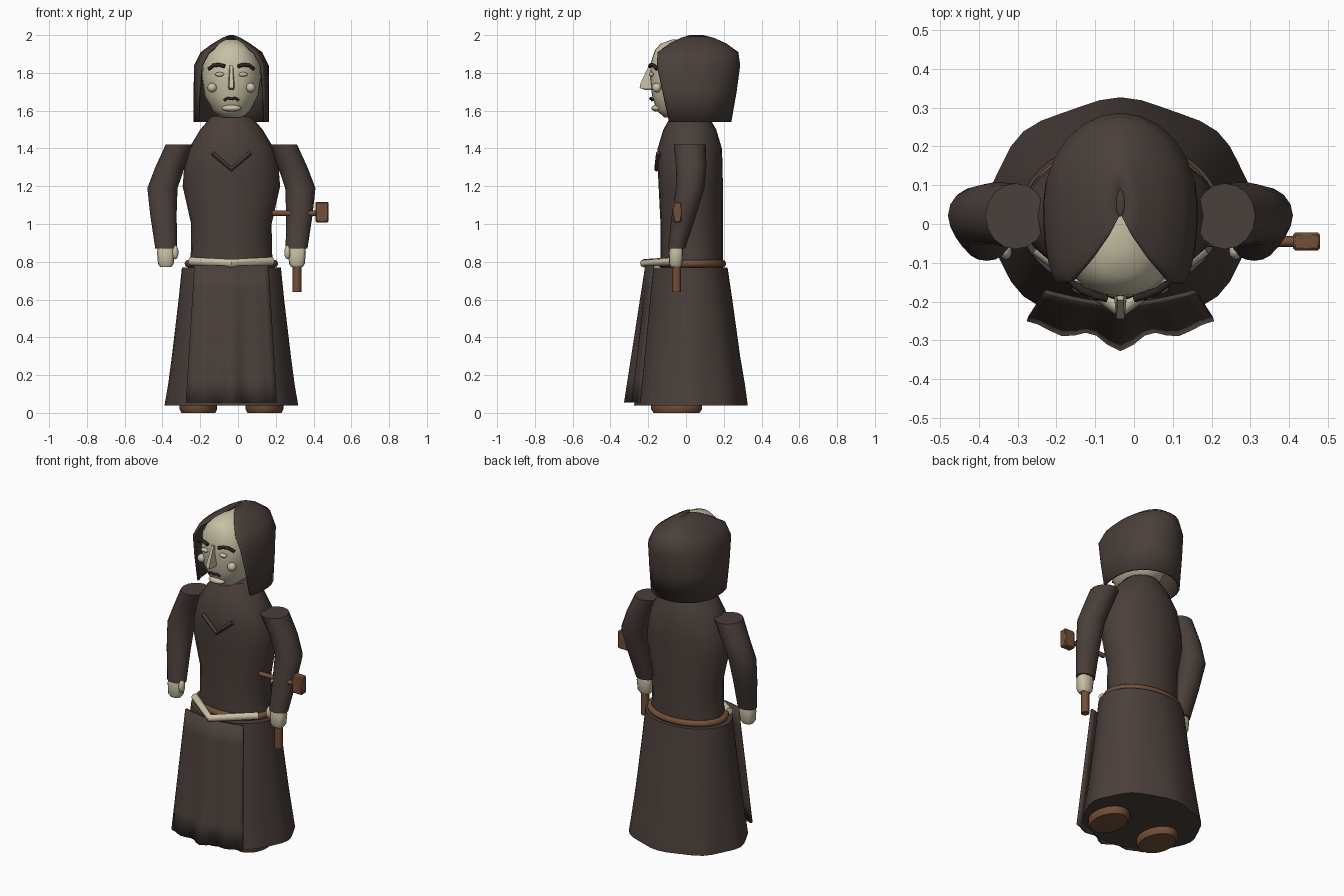
import bpy, bmesh, math
from mathutils import Vector

if "Cube" in bpy.data.objects:
    bpy.data.objects.remove(bpy.data.objects["Cube"])

CX = -0.035  # centre line of the figure


def material(name, rgb):
    m = bpy.data.materials.new(name)
    m.diffuse_color = (*rgb, 1)
    m.use_nodes = True
    m.node_tree.nodes["Principled BSDF"].inputs["Base Color"].default_value = m.diffuse_color
    return m


ROBE = material("dark robe cloth", (0.068, 0.050, 0.043))
SKIN = material("pale skin", (0.58, 0.53, 0.38))
LEATHER = material("brown leather", (0.17, 0.078, 0.040))
HAIR = material("dark hair", (0.025, 0.017, 0.016))


def finish(ob, mat, angle=50):
    ob.data.materials.clear()
    ob.data.materials.append(mat)
    bpy.ops.object.select_all(action='DESELECT')
    ob.select_set(True)
    bpy.context.view_layer.objects.active = ob
    bpy.ops.object.shade_smooth_by_angle(angle=math.radians(angle))
    return ob


def skin_rows(name, rows, mat, closed, angle=50):
    """Join rows of points into a surface; closed rows are capped."""
    bm = bmesh.new()
    vs = [[bm.verts.new(p) for p in r] for r in rows]
    n = len(vs[0])
    for a, b in zip(vs, vs[1:]):
        for i in range(n if closed else n - 1):
            j = (i + 1) % n
            bm.faces.new((a[i], a[j], b[j], b[i]))
    if closed:
        bm.faces.new(vs[0][::-1])
        bm.faces.new(vs[-1])
    bmesh.ops.recalc_face_normals(bm, faces=bm.faces)
    me = bpy.data.meshes.new(name)
    bm.to_mesh(me)
    bm.free()
    ob = bpy.data.objects.new(name, me)
    bpy.context.collection.objects.link(ob)
    return finish(ob, mat, angle)


def loft(name, rows, mat, side=1, n=20, p=2.0, wave=None):
    """Rows are (z, x offset, y, x radius, y radius)."""
    rings = []
    for k, (z, ox, cy, rx, ry) in enumerate(rows):
        ring = []
        for i in range(n):
            a = 2 * math.pi * i / n
            c, s = math.cos(a), math.sin(a)
            f = wave(a, k) if wave else 1
            ring.append((CX + side * ox + f * rx * math.copysign(abs(c) ** (2 / p), c),
                         cy + f * ry * math.copysign(abs(s) ** (2 / p), s), z))
        rings.append(ring)
    return skin_rows(name, rings, mat, True)


def tube(name, pts, r, mat, cyclic=False):
    cu = bpy.data.curves.new(name, 'CURVE')
    cu.dimensions = '3D'
    cu.bevel_depth = r
    cu.bevel_resolution = 2
    cu.use_fill_caps = True
    sp = cu.splines.new('POLY')
    sp.points.add(len(pts) - 1)
    for q, co in zip(sp.points, pts):
        q.co = (*co, 1)
    sp.use_cyclic_u = cyclic
    ob = bpy.data.objects.new(name, cu)
    bpy.context.collection.objects.link(ob)
    bpy.ops.object.select_all(action='DESELECT')
    ob.select_set(True)
    bpy.context.view_layer.objects.active = ob
    bpy.ops.object.convert(target='MESH')
    return finish(bpy.context.object, mat)


def ball(name, loc, size, mat):
    bpy.ops.mesh.primitive_uv_sphere_add(segments=16, ring_count=10, location=loc)
    ob = bpy.context.object
    ob.name = name
    ob.scale = size
    return finish(ob, mat)


def solidify(ob, t):
    m = ob.modifiers.new("thickness", 'SOLIDIFY')
    m.thickness = t
    m.offset = -1


# Robe: torso and flared skirt with soft folds
loft("torso", [(0.76, 0, 0.03, 0.225, 0.165), (0.85, 0, 0.03, 0.215, 0.165),
               (1.0, 0, 0.03, 0.213, 0.165), (1.2, 0, 0.025, 0.258, 0.17),
               (1.3, 0, 0.022, 0.25, 0.172), (1.4, 0, 0.02, 0.225, 0.17),
               (1.5, 0, 0.02, 0.165, 0.14), (1.57, 0, 0.02, 0.105, 0.1)], ROBE, n=24)
loft("skirt", [(0.77, 0, 0.02, 0.262, 0.2), (0.6, 0, 0.022, 0.278, 0.222),
               (0.3, 0, 0.024, 0.312, 0.26), (0.15, 0, 0.025, 0.33, 0.283),
               (0.04, 0, 0.026, 0.347, 0.295)], ROBE, n=40,
     wave=lambda a, k: 1 + 0.005 * k * math.cos(8 * a))

# Hanging front panel with folds that grow toward the hem
rows = []
for k in range(7):
    t = k / 6
    row = []
    for i in range(17):
        u = i / 8 - 1
        bow = (1 - abs(u) ** 1.5)
        y = -0.175 - 0.07 * t - bow * (0.035 + 0.022 * t) \
            - t * 0.02 * math.cos(3 * math.pi * u) * bow
        row.append((CX + u * (0.195 + 0.045 * t), y, 0.78 - 0.725 * t))
    rows.append(row)
apron = skin_rows("front_panel", rows, ROBE, False)
solidify(apron, 0.012)
apron.modifiers["thickness"].offset = 0

# Hood: rows are (z, half width, back y, front edge x, front edge y)
rows = []
for z, w, yb, fx, fy in [(1.54, 0.2, 0.24, 0.175, -0.09), (1.70, 0.2, 0.268, 0.17, -0.125),
                         (1.84, 0.198, 0.287, 0.158, -0.155), (1.91, 0.162, 0.277, 0.122, -0.15),
                         (1.955, 0.1, 0.215, 0.068, -0.085), (1.985, 0.05, 0.15, 0.03, -0.03),
                         (2.0, 0.012, 0.09, 0.003, 0.02)]:
    yc = 0.05
    half = []
    for i in range(13):
        a = math.pi / 12 * i
        if i <= 6:
            half.append((w * math.sin(a), yc + (yb - yc) * math.cos(a), z))
        else:
            b = a - math.pi / 2
            half.append((fx + (w - fx) * math.cos(b), yc + (fy - yc) * math.sin(b), z))
    full = [(-x, y, z) for x, y, z in half[:0:-1]] + half
    rows.append([(CX + x, y, z) for x, y, z in full])
solidify(skin_rows("hood", rows, ROBE, False, 60), 0.012)
# Small cap closing the peak of the hood
ball("hood_peak", (CX, 0.055, 1.993), (0.013, 0.036, 0.007), ROBE)

# Head and facial features
loft("head", [(1.565, 0, -0.01, 0.06, 0.105), (1.6, 0, 0.0, 0.1, 0.155),
              (1.68, 0, 0.0, 0.142, 0.18), (1.78, 0, 0.0, 0.157, 0.19),
              (1.86, 0, 0.0, 0.15, 0.185), (1.92, 0, -0.005, 0.118, 0.16),
              (1.955, 0, -0.01, 0.075, 0.125), (1.978, 0, -0.01, 0.03, 0.06)],
     SKIN, n=28, p=2.3)
skin_rows("nose", [[(CX + x * w, y, z) for x, y in ((-1, yb), (-0.6, yf), (0.6, yf), (1, yb))]
                   for z, w, yb, yf in ((1.84, 0.012, -0.17, -0.196), (1.74, 0.018, -0.17, -0.243),
                                        (1.72, 0.018, -0.17, -0.245), (1.71, 0.012, -0.17, -0.22))],
          SKIN, True, 30)
ball("mouth", (CX, -0.155, 1.613), (0.052, 0.028, 0.018), SKIN)
tube("moustache", [(CX + x, y, z) for x, y, z in ((-0.038, -0.178, 1.655), (-0.02, -0.186, 1.667),
     (0, -0.188, 1.662), (0.02, -0.186, 1.667), (0.038, -0.178, 1.655))], 0.007, HAIR)
for s, tag in ((-1, "left"), (1, "right")):
    ball("eye_" + tag, (CX + s * 0.062, -0.183, 1.792), (0.024, 0.014, 0.012), SKIN)
    ball("cheek_" + tag, (CX + s * 0.102, -0.155, 1.722), (0.025, 0.025, 0.025), SKIN)
    tube("brow_" + tag, [(CX + s * x, y, z) for x, y, z in
         ((0.12, -0.155, 1.82), (0.095, -0.172, 1.84), (0.065, -0.185, 1.843),
          (0.035, -0.192, 1.835))], 0.01, HAIR)

    # Sleeves, hands and feet
    loft("sleeve_" + tag, [(1.42, 0.27, 0.02, 0.078, 0.085), (1.3, 0.325, 0.028, 0.078, 0.08),
                           (1.19, 0.365, 0.022, 0.08, 0.075), (1.05, 0.36, -0.01, 0.07, 0.065),
                           (0.87, 0.345, -0.05, 0.058, 0.045)], ROBE, s, 16)
    loft("hand_" + tag, [(0.89, 0.345, -0.05, 0.043, 0.032), (0.85, 0.347, -0.052, 0.047, 0.037),
                         (0.79, 0.347, -0.055, 0.042, 0.036), (0.772, 0.347, -0.055, 0.03, 0.026)],
         SKIN, s, 12, 3)
    ball("thumb_" + tag, (CX + s * 0.297, -0.07, 0.85), (0.017, 0.022, 0.037), SKIN)
    loft("shoe_" + tag, [(0.0, 0.175, -0.05, 0.09, 0.122), (0.02, 0.175, -0.05, 0.1, 0.135),
                         (0.045, 0.175, -0.05, 0.1, 0.135), (0.08, 0.175, -0.03, 0.06, 0.09)],
         LEATHER, s)

# Stitched chevron on the chest
tube("chest_chevron", [(CX - 0.1, -0.147, 1.375), (CX, -0.156, 1.29), (CX + 0.1, -0.147, 1.375)],
     0.012, ROBE)

# Leather belt around the waist and pale sash across the front
tube("belt", [(CX + 0.228 * math.cos(a), 0.03 + 0.163 * math.sin(a), 0.79)
              for a in (2 * math.pi * i / 32 for i in range(32))], 0.02, LEATHER, True)
tube("sash", [(CX - 0.215, -0.06, 0.803), (CX, -0.222, 0.792), (CX + 0.215, -0.06, 0.803)],
     0.022, SKIN)

# Hammer: upright grip, cross shaft and block head
tube("hammer_grip", [(0.312, -0.05, 0.64), (0.312, -0.05, 0.80)], 0.023, LEATHER)
tube("hammer_shaft", [(0.18, -0.045, 1.057), (0.42, -0.045, 1.057)], 0.014, LEATHER)
bpy.ops.mesh.primitive_cube_add(size=1, location=(0.445, -0.045, 1.063))
head = bpy.context.object
head.name = "hammer_head"
head.dimensions = (0.07, 0.046, 0.108)
bpy.ops.object.transform_apply(location=False, rotation=False, scale=True)
bev = head.modifiers.new("edges", 'BEVEL')
bev.width = 0.006
finish(head, LEATHER, 30)
